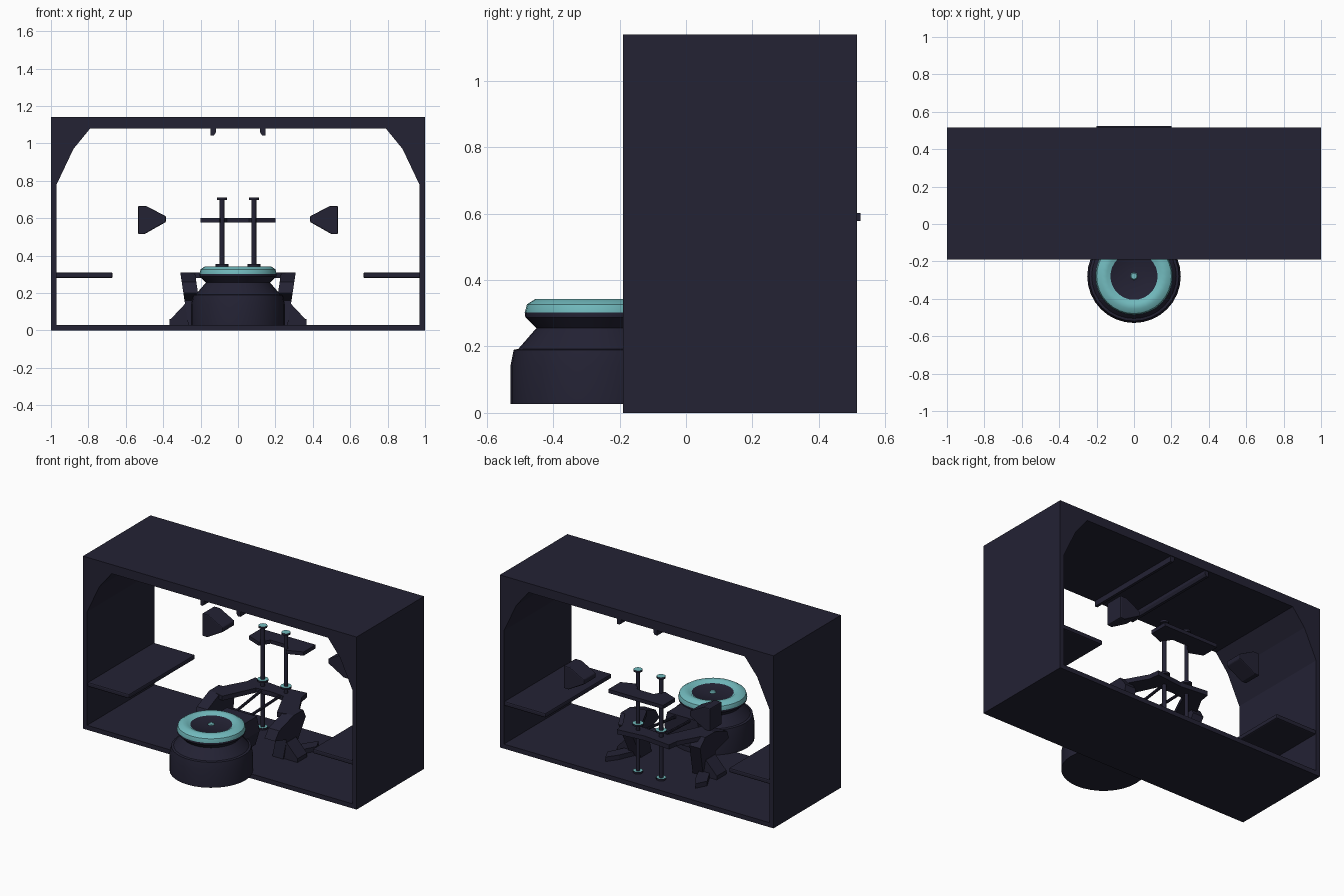
import bpy, bmesh, math
from mathutils import Vector

if "Cube" in bpy.data.objects:
    bpy.data.objects.remove(bpy.data.objects["Cube"])


def material(name, rgb):
    m = bpy.data.materials.new(name)
    m.diffuse_color = (*rgb, 1)
    m.use_nodes = True
    m.node_tree.nodes["Principled BSDF"].inputs["Base Color"].default_value = m.diffuse_color
    return m


DARK = material("dark navy", (0.017, 0.016, 0.034))
TEAL = material("teal", (0.17, 0.5, 0.52))


def finish(name, bm, mirror=False, bevel=0.0, smooth=False):
    bmesh.ops.recalc_face_normals(bm, faces=bm.faces)
    if mirror:  # drop faces lying on the mirror plane
        seam = [f for f in bm.faces if all(abs(v.co.x) < 1e-5 for v in f.verts)]
        bmesh.ops.delete(bm, geom=seam, context='FACES')
    me = bpy.data.meshes.new(name)
    bm.to_mesh(me)
    bm.free()
    me.materials.append(DARK)
    me.materials.append(TEAL)
    ob = bpy.data.objects.new(name, me)
    bpy.context.collection.objects.link(ob)
    if bevel:
        b = ob.modifiers.new("bevel", 'BEVEL')
        b.width, b.segments = bevel, 2
    if mirror:
        ob.modifiers.new("mirror", 'MIRROR')
    if smooth:
        bpy.ops.object.select_all(action='DESELECT')
        ob.select_set(True)
        bpy.context.view_layer.objects.active = ob
        bpy.ops.object.shade_smooth_by_angle(angle=math.radians(35))
    return ob


def prism(name, pts, axis, lo, hi, mirror=True, bevel=0.0, shear=0.0):
    """Extrude a polygon along an axis; pts hold the two other coordinates in order."""
    bm = bmesh.new()

    def vert(p, d):
        c = list(p)
        c.insert("xyz".index(axis), d)
        if shear:
            c[0] += shear * (c[2] - 0.14)
        return bm.verts.new(c)

    a = [vert(p, lo) for p in pts]
    b = [vert(p, hi) for p in pts]
    bm.faces.new(a)
    bm.faces.new(b)
    for i in range(len(pts)):
        j = (i + 1) % len(pts)
        bm.faces.new((a[i], a[j], b[j], b[i]))
    return finish(name, bm, mirror, bevel)


def lathe(name, profile, centre, n=32, teal=(), mirror=False):
    """Revolve (radius, z) points; teal lists the profile segments coloured teal."""
    bm = bmesh.new()
    rings = []
    for r, z in profile:
        if r == 0:
            rings.append([bm.verts.new((*centre, z))] * n)
        else:
            rings.append([bm.verts.new((centre[0] + r * math.cos(2 * math.pi * k / n),
                                        centre[1] + r * math.sin(2 * math.pi * k / n), z))
                          for k in range(n)])
    for s in range(len(rings) - 1):
        for k in range(n):
            m = (k + 1) % n
            quad = [rings[s][k], rings[s][m], rings[s + 1][m], rings[s + 1][k]]
            f = bm.faces.new(list(dict.fromkeys(quad)))
            f.material_index = int(s in teal)
    return finish(name, bm, mirror, smooth=True)


def rod(name, a, b, r):
    a, b = Vector(a), Vector(b)
    bm = bmesh.new()
    bmesh.ops.create_cone(bm, cap_ends=True, segments=8, radius1=r, radius2=r, depth=(b - a).length)
    q = (b - a).to_track_quat('Z', 'Y')
    for v in bm.verts:
        v.co = q @ v.co + (a + b) / 2
    return finish(name, bm, True)


F, B = -0.19, 0.515

# open-ended housing with chamfered upper corners
prism("housing", [(0, 0), (1, 0), (1, 1.14), (0, 1.14), (0, 1.08), (0.79, 1.08),
                  (0.88, 0.97), (0.97, 0.78), (0.97, 0.03), (0, 0.03)], 'y', F, B)

# side shelves and ceiling rails
prism("side_shelf", [(0.67, 0.28), (0.975, 0.28), (0.975, 0.31), (0.67, 0.31)],
      'y', F + 0.01, B - 0.005, bevel=0.008)
prism("ceiling_rail", [(0.118, 1.085), (0.118, 1.06), (0.128, 1.043), (0.146, 1.043), (0.146, 1.085)],
      'y', F + 0.005, B - 0.005)

# wedge blocks at the rear
prism("wedge_block", [(0.535, 0.665), (0.49, 0.665), (0.385, 0.61), (0.385, 0.58), (0.5, 0.515), (0.535, 0.515)],
      'y', 0.39, B, bevel=0.006)

# round pod with teal rim
lathe("pod", [(0, 0.027), (0.25, 0.027), (0.25, 0.14), (0.24, 0.19), (0.226, 0.193), (0.172, 0.255),
              (0.205, 0.288), (0.207, 0.302), (0.2, 0.327), (0.175, 0.343), (0.145, 0.343),
              (0.126, 0.33), (0.02, 0.33), (0.015, 0.337), (0, 0.337)],
      (0, -0.279), teal=(7, 8, 9, 10, 12, 13))

# neck joining the pod to the rear frame
prism("neck_block", [(0, 0.1), (0.1, 0.1), (0.13, 0.2), (0.11, 0.29), (0, 0.29)], 'y', -0.12, 0.04)
rod("link_rod", (0.07, 0.37, 0.3), (0.05, 0.0, 0.27), 0.009)

# rear plates: upper one flat, lower one with spread arms
prism("upper_plate", [(0, 0.425), (0.06, 0.425), (0.1, 0.36), (0.2, 0.40), (0.2, 0.525), (0, 0.525)],
      'z', 0.578, 0.602)
prism("lower_plate", [(0, 0.34), (0.1, 0.33), (0.2, 0.12), (0.27, 0.14), (0.29, 0.22),
                      (0.2, 0.38), (0.19, 0.45), (0, 0.43)], 'z', 0.28, 0.31)

# splayed legs and floor feet
prism("splayed_leg", [(-0.03, 0.2), (0.0, 0.26), (0.14, 0.31), (0.24, 0.31), (0.28, 0.25),
                      (0.2, 0.03), (0.09, 0.03), (0.1, 0.16)], 'x', 0.205, 0.283, shear=0.15)
prism("floor_foot", [(0.2, 0.03), (0.365, 0.03), (0.365, 0.055), (0.285, 0.14), (0.24, 0.14)],
      'y', 0.1, 0.2)
prism("rear_toe", [(0.2, 0.12), (0.27, 0.12), (0.365, 0.3), (0.33, 0.37), (0.28, 0.3)],
      'z', 0.03, 0.06)

# twin poles with teal-topped caps and collars
P = (0.085, 0.38)
lathe("pole", [(0, 0.03), (0.013, 0.03), (0.013, 0.7), (0, 0.7)], P, 12, mirror=True)
for name, r, z in (("pole_cap", 0.027, 0.698), ("pole_collar", 0.034, 0.343), ("pole_base", 0.03, 0.03)):
    lathe(name, [(0, z), (r, z), (r, z + 0.013), (0, z + 0.013)], P, 12, teal=(2,), mirror=True)
